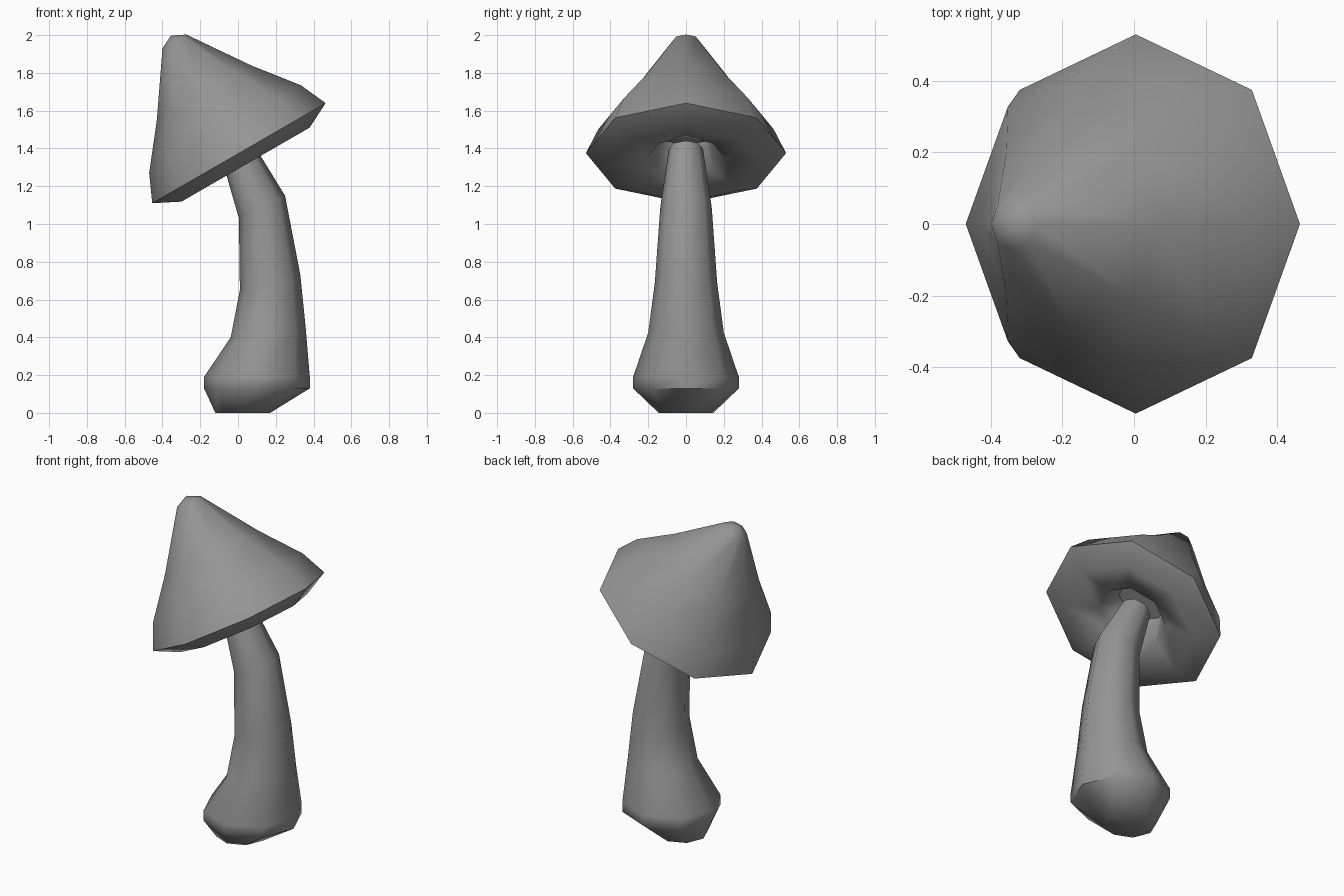
import bpy, bmesh, math
from mathutils import Matrix, Vector

cube = bpy.data.objects.get("Cube")
if cube:
    bpy.data.objects.remove(cube, do_unlink=True)

SIDES = 8


def make_material(name, rgb):
    mat = bpy.data.materials.new(name)
    mat.use_nodes = True
    colour = (*rgb, 1)
    mat.diffuse_color = colour
    bsdf = mat.node_tree.nodes["Principled BSDF"]
    bsdf.inputs["Base Color"].default_value = colour
    return mat


def loft(name, rings, mat):
    """Skin octagonal rings given as (x, z, lean in degrees, radius)."""
    bm = bmesh.new()
    loops = []
    for x, z, lean, radius in rings:
        place = Matrix.Translation((x, 0, z)) @ Matrix.Rotation(-math.radians(lean), 4, "Y")
        if radius == 0:
            loops.append([bm.verts.new(place @ Vector((0, 0, 0)))])
            continue
        loops.append([
            bm.verts.new(place @ Vector((radius * math.cos(a), radius * math.sin(a), 0)))
            for a in (math.tau * i / SIDES for i in range(SIDES))])
    for low, high in zip(loops, loops[1:]):
        for i in range(SIDES):
            j = (i + 1) % SIDES
            if len(high) == 1:
                bm.faces.new((low[i], low[j], high[0]))
            else:
                bm.faces.new((low[i], low[j], high[j], high[i]))
    # Close open ends
    for loop, flip in ((loops[0], True), (loops[-1], False)):
        if len(loop) > 1:
            bm.faces.new(loop[::-1] if flip else loop)
    bmesh.ops.recalc_face_normals(bm, faces=bm.faces)
    mesh = bpy.data.meshes.new(name)
    bm.to_mesh(mesh)
    bm.free()
    mesh.materials.append(mat)
    obj = bpy.data.objects.new(name, mesh)
    bpy.context.collection.objects.link(obj)
    bpy.ops.object.select_all(action="DESELECT")
    obj.select_set(True)
    bpy.context.view_layer.objects.active = obj
    bpy.ops.object.shade_smooth_by_angle(angle=math.radians(55))
    return obj


grey = make_material("plain_grey", (0.3, 0.3, 0.3))

# Curved stem with a bulbous foot
loft("stem", [
    (0.025, 0, 0, 0.145),
    (0.10, 0.13, 0, 0.28),
    (0.10, 0.19, 0, 0.28),
    (0.16, 0.425, 7, 0.20),
    (0.17, 0.69, 14, 0.165),
    (0.127, 1.09, 26, 0.136),
    (-0.01, 1.40, 27, 0.09),
], grey)

# Leaning cap: (radius, height along its axis), from the hollow underneath to the tip
TILT = 30
cap_profile = [(0.14, 0.13), (0.20, -0.02), (0.392, -0.07), (0.53, 0),
               (0.464, 0.147), (0.289, 0.369), (0.073, 0.683), (0, 0.719)]
lean = math.radians(TILT)
loft("cap", [(0.005 - h * math.sin(lean), 1.375 + h * math.cos(lean), TILT, r)
             for r, h in cap_profile], grey)
